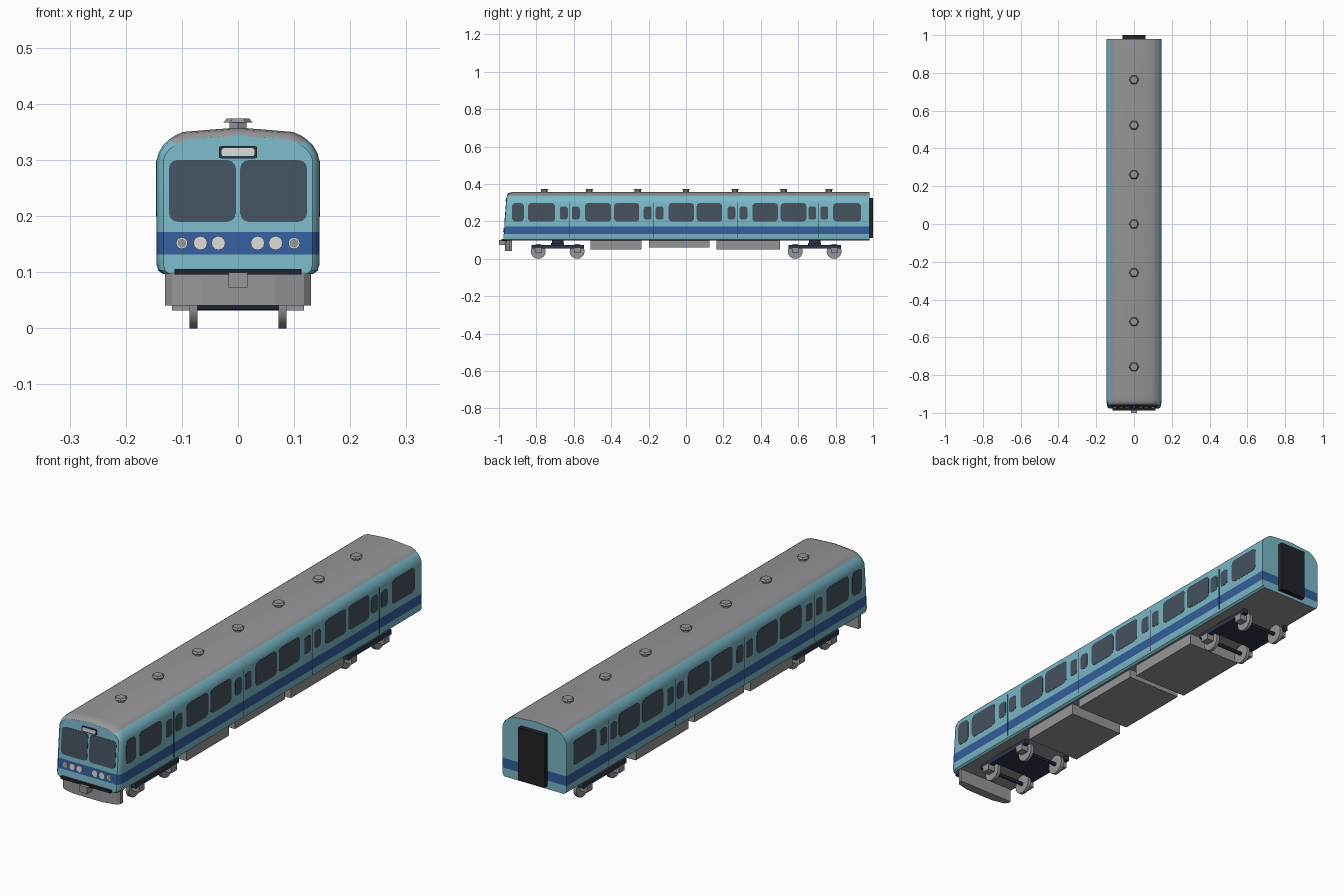
import bpy, bmesh, math
from mathutils import Matrix, Vector

if "Cube" in bpy.data.objects:
    bpy.data.objects.remove(bpy.data.objects["Cube"])


def mat(name, rgb):
    m = bpy.data.materials.new(name)
    m.diffuse_color = (*rgb, 1)
    m.use_nodes = True
    m.node_tree.nodes["Principled BSDF"].inputs["Base Color"].default_value = m.diffuse_color
    return m


TEAL = mat("teal_paint", (0.195, 0.479, 0.565))
BLUE = mat("blue_stripe", (0.034, 0.114, 0.342))
GLASS = mat("dark_glass", (0.058, 0.084, 0.114))
GREY = mat("grey_metal", (0.305, 0.305, 0.319))
WHITE = mat("lamp_white", (0.68, 0.68, 0.66))
BLACK = mat("black_rubber", (0.016, 0.016, 0.023))
NAVY = mat("bogie_navy", (0.026, 0.038, 0.065))


def finish(name, bm, mats, smooth=False):
    bmesh.ops.recalc_face_normals(bm, faces=bm.faces)
    me = bpy.data.meshes.new(name)
    bm.to_mesh(me)
    bm.free()
    for m in mats:
        me.materials.append(m)
    ob = bpy.data.objects.new(name, me)
    bpy.context.collection.objects.link(ob)
    if smooth:
        bpy.ops.object.select_all(action='DESELECT')
        ob.select_set(True)
        bpy.context.view_layer.objects.active = ob
        bpy.ops.object.shade_smooth_by_angle(angle=math.radians(32))
    return ob


def box(name, x, y, z, m):
    bm = bmesh.new()
    bmesh.ops.create_cube(bm, size=1)
    for v in bm.verts:
        v.co = Vector([(a + b) / 2 + c * (b - a) for (a, b), c in zip((x, y, z), v.co)])
    return finish(name, bm, [m])


def cone(name, loc, r1, r2, depth, sides, m, axis='Z', spin=0):
    bm = bmesh.new()
    bmesh.ops.create_cone(bm, cap_ends=True, segments=sides, radius1=r1, radius2=r2, depth=depth)
    rot = Matrix.Rotation(spin, 4, 'Z')
    if axis == 'X':
        rot = Matrix.Rotation(math.pi / 2, 4, 'Y') @ rot
    bm.transform(Matrix.Translation(loc) @ rot)
    return finish(name, bm, [m], sides > 8)


def prism(name, pts, place, d0, d1, m):
    """Extrude a 2D outline; place(u, v, depth) gives the 3D position."""
    bm = bmesh.new()
    a = [bm.verts.new(place(u, v, d0)) for u, v in pts]
    b = [bm.verts.new(place(u, v, d1)) for u, v in pts]
    bm.faces.new(a)
    bm.faces.new(b[::-1])
    for i in range(len(pts)):
        j = (i + 1) % len(pts)
        bm.faces.new((a[i], a[j], b[j], b[i]))
    return finish(name, bm, [m])


def rounded(u0, u1, v0, v1, r, n=3):
    out = []
    for k, (cu, cv) in enumerate([(u1 - r, v1 - r), (u0 + r, v1 - r), (u0 + r, v0 + r), (u1 - r, v0 + r)]):
        for i in range(n + 1):
            t = math.pi / 2 * (k + i / n)
            out.append((cu + r * math.cos(t), cv + r * math.sin(t)))
    return out


def disc(u, v, r, n=12):
    return [(u + r * math.cos(2 * math.pi * i / n), v + r * math.sin(2 * math.pi * i / n)) for i in range(n)]


def slope(z):
    return 0.08 * (z - 0.1)


def on_front(u, v, d):
    return (u, -0.977 + slope(v) - d, v)


# Body shell: half profile lofted along the car, nose rings shrink and lean back
HALF = [(0.134, 0.097), (0.142, 0.103), (0.145, 0.115), (0.145, 0.132), (0.145, 0.172), (0.145, 0.3),
        (0.141, 0.314), (0.133, 0.327), (0.122, 0.337), (0.112, 0.344), (0.098, 0.350), (0.05, 0.354), (0.012, 0.357)]
RINGS = [(0.98, 0), (-0.945, 0), (-0.962, 0.002), (-0.972, 0.006), (-0.977, 0.012)]
bm = bmesh.new()
rows = len(HALF)
rings = []
for y, inset in RINGS:
    ring = []
    for side in (1, -1):
        col = []
        for x, z in HALF:
            zz = z - inset * 1.2 * max(0, (z - 0.3) / 0.057)
            lean = slope(zz) if y < 0 else 0
            col.append(bm.verts.new((side * max(0.01, x - inset), y + lean, zz)))
        ring.append(col)
    rings.append(ring)


def paint(i, end=False):
    return 1 if i == 3 else (2 if i >= 8 and not end else 0)


for a, b in zip(rings, rings[1:]):
    for s in (0, 1):
        for i in range(rows - 1):
            bm.faces.new((a[s][i], a[s][i + 1], b[s][i + 1], b[s][i])).material_index = paint(i)
    for i in (0, -1):
        bm.faces.new((a[0][i], a[1][i], b[1][i], b[0][i])).material_index = 2
for ring in (rings[0], rings[-1]):
    for i in range(rows - 1):
        f = bm.faces.new((ring[0][i], ring[0][i + 1], ring[1][i + 1], ring[1][i]))
        f.material_index = paint(i, True)
finish("body_shell", bm, [TEAL, BLUE, GREY], True)

# Side windows and door seams, both sides
LARGE = [(-0.93, -0.867), (-0.845, -0.70), (-0.54, -0.40), (-0.385, -0.25), (-0.093, 0.043),
         (0.057, 0.193), (0.355, 0.491), (0.506, 0.643), (0.787, 0.936)]
DOORS = [-0.621, -0.173, 0.275, 0.707]
for s, label in ((1, "right"), (-1, "left")):
    def on_side(u, v, d, s=s):
        return (s * (0.1445 + d), u, v)
    for y0, y1 in LARGE:
        prism("window_" + label, rounded(y0, y1, 0.199, 0.298, 0.018), on_side, 0, 0.0015, GLASS)
    for y in DOORS:
        for c in (y - 0.032, y + 0.032):
            prism("door_window_" + label, rounded(c - 0.021, c + 0.021, 0.21, 0.279, 0.012), on_side, 0, 0.0015, GLASS)
        prism("door_seam_" + label, [(y - .0015, .112), (y + .0015, .112), (y + .0015, .3), (y - .0015, .3)],
              on_side, 0, 0.001, NAVY)

# Front windscreens, destination sign and lamps
for s in (1, -1):
    x0, x1 = sorted((s * 0.004, s * 0.123))
    prism("windscreen", rounded(x0, x1, 0.19, 0.30, 0.015), on_front, -0.001, 0.0015, GLASS)
    for x in (0.035, 0.067):
        prism("headlamp", disc(s * x, 0.152, 0.0125), on_front, -0.001, 0.003, WHITE)
    prism("tail_lamp_rim", disc(s * 0.1, 0.152, 0.0105), on_front, -0.001, 0.003, WHITE)
    prism("tail_lamp", disc(s * 0.1, 0.152, 0.008), on_front, 0, 0.004, GREY)
prism("sign_frame", rounded(-0.034, 0.034, 0.303, 0.325, 0.004), on_front, -0.001, 0.003, NAVY)
prism("sign_panel", rounded(-0.029, 0.029, 0.307, 0.321, 0.003), on_front, 0, 0.004, WHITE)

# Front skirt, bumper strip and coupler
skirt = [(-0.13, -0.93), (-0.13, -0.945), (-0.118, -0.957), (-0.065, -0.969), (0.065, -0.969),
         (0.118, -0.957), (0.13, -0.945), (0.13, -0.93)]
prism("front_skirt", skirt, lambda u, v, d: (u, v, d), 0.041, 0.098, GREY)
box("bumper_strip", (-0.113, 0.113), (-0.987, -0.95), (0.096, 0.106), BLACK)
box("coupler", (-0.017, 0.017), (-1.0, -0.95), (0.073, 0.1), GREY)

# Rear gangway
box("rear_gangway", (-0.06, 0.06), (0.975, 1.0), (0.11, 0.325), BLACK)

# Roof vents
for y in (-0.757, -0.517, -0.258, 0, 0.262, 0.522, 0.764):
    cone("vent_stem", (0, y, 0.36), 0.017, 0.017, 0.014, 6, GREY)
    cone("vent_cap", (0, y, 0.3705), 0.026, 0.02, 0.007, 6, GREY, spin=math.pi / 2)

# Underfloor equipment boxes
for y0, y1, z0 in ((-0.51, -0.237, 0.05), (-0.197, 0.125, 0.061), (0.163, 0.503, 0.05)):
    box("underfloor_box", (-0.125, 0.125), (y0, y1), (z0, 0.1), GREY)

# Bogies with wheels, axles and axle boxes
for c in (-0.686, 0.688):
    box("bogie_bolster", (-0.105, 0.105), (c - 0.035, c + 0.035), (0.055, 0.085), NAVY)
    box("bogie_plate", (-0.1, 0.1), (c - 0.065, c + 0.065), (0.055, 0.07), NAVY)
    cone("bogie_pivot", (0, c, 0.09), 0.03, 0.03, 0.03, 12, NAVY)
    for s in (1, -1):
        x0, x1 = sorted((s * 0.094, s * 0.115))
        box("bogie_side_frame", (x0, x1), (c - 0.14, c + 0.14), (0.055, 0.075), NAVY)
    for y in (c - 0.104, c + 0.104):
        cone("axle", (0, y, 0.04), 0.008, 0.008, 0.17, 8, NAVY, 'X')
        for s in (1, -1):
            cone("wheel", (s * 0.0795, y, 0.04), 0.04, 0.04, 0.014, 16, GREY, 'X')
            x0, x1 = sorted((s * 0.086, s * 0.118))
            box("axle_box", (x0, x1), (y - 0.018, y + 0.018), (0.032, 0.058), GREY)
